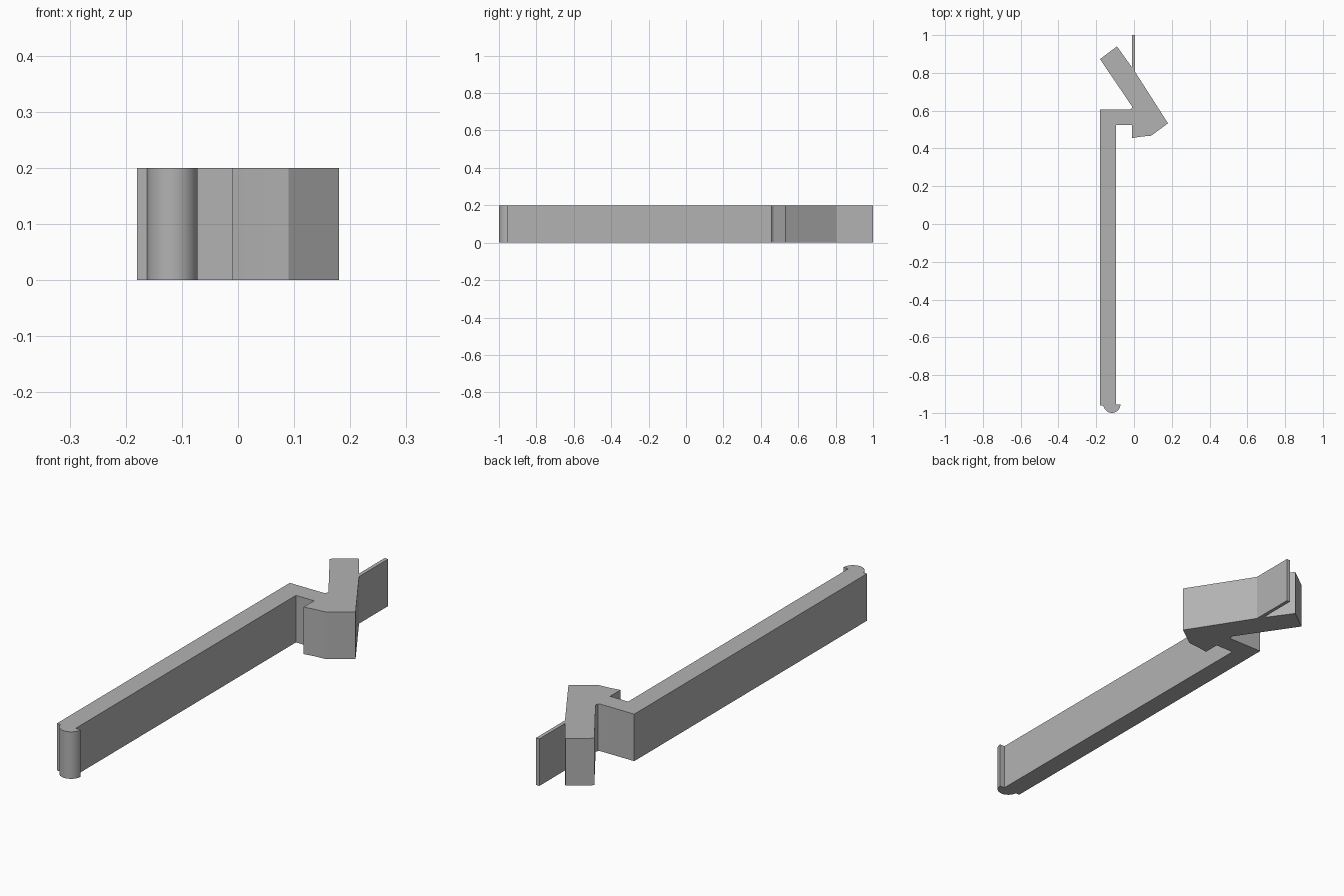
import bpy, bmesh
from math import pi, sin, cos

HEIGHT = 0.2

cube = bpy.data.objects.get("Cube")
if cube:
    bpy.data.objects.remove(cube, do_unlink=True)

grey = bpy.data.materials.new("plain_grey")
grey.use_nodes = True
colour = (0.45, 0.45, 0.45, 1)
grey.diffuse_color = colour
grey.node_tree.nodes["Principled BSDF"].inputs["Base Color"].default_value = colour


def arc(cx, cy, r, start, end, steps):
    """Points on a circular arc, ends included."""
    angles = [start + (end - start) * i / steps for i in range(steps + 1)]
    return [(cx + r * cos(a), cy + r * sin(a)) for a in angles]


def extrude_outline(name, outline, height):
    bm = bmesh.new()
    face = bm.faces.new([bm.verts.new((x, y, 0)) for x, y in outline])
    top = bmesh.ops.extrude_face_region(bm, geom=[face])["geom"]
    bmesh.ops.translate(bm, vec=(0, 0, height),
                        verts=[v for v in top if isinstance(v, bmesh.types.BMVert)])
    bmesh.ops.recalc_face_normals(bm, faces=bm.faces)
    mesh = bpy.data.meshes.new(name)
    bm.to_mesh(mesh)
    bm.free()
    mesh.materials.append(grey)
    obj = bpy.data.objects.new(name, mesh)
    bpy.context.collection.objects.link(obj)
    return obj


# Sections of one continuous outline, anticlockwise from the front end
rounded_tip = [(-0.18, -0.96), (-0.162, -0.96)] + \
    arc(-0.117, -0.955, 0.045, pi, 2 * pi, 24) + [(-0.095, -0.955)]
arm_inside = [(-0.095, 0.525), (-0.01, 0.525)]
hook_nose = [(-0.01, 0.455), (0.04, 0.463), (0.09, 0.467), (0.18, 0.533)]
thin_tab = [(0.006, 0.805), (0.006, 1.0), (-0.01, 1.0), (-0.01, 0.828)]
hook_tail = [(-0.09, 0.94), (-0.18, 0.873), (-0.01, 0.622)]
inner_fillet = [(-0.013, 0.61), (-0.022, 0.605)]
arm_corner = [(-0.18, 0.605)]

clip = extrude_outline("latch_arm", rounded_tip + arm_inside + hook_nose + thin_tab
                       + hook_tail + inner_fillet + arm_corner, HEIGHT)

# Smooth the round tip, keep the corners sharp
bpy.ops.object.select_all(action='DESELECT')
clip.select_set(True)
bpy.context.view_layer.objects.active = clip
bpy.ops.object.shade_smooth_by_angle(angle=pi / 9)
